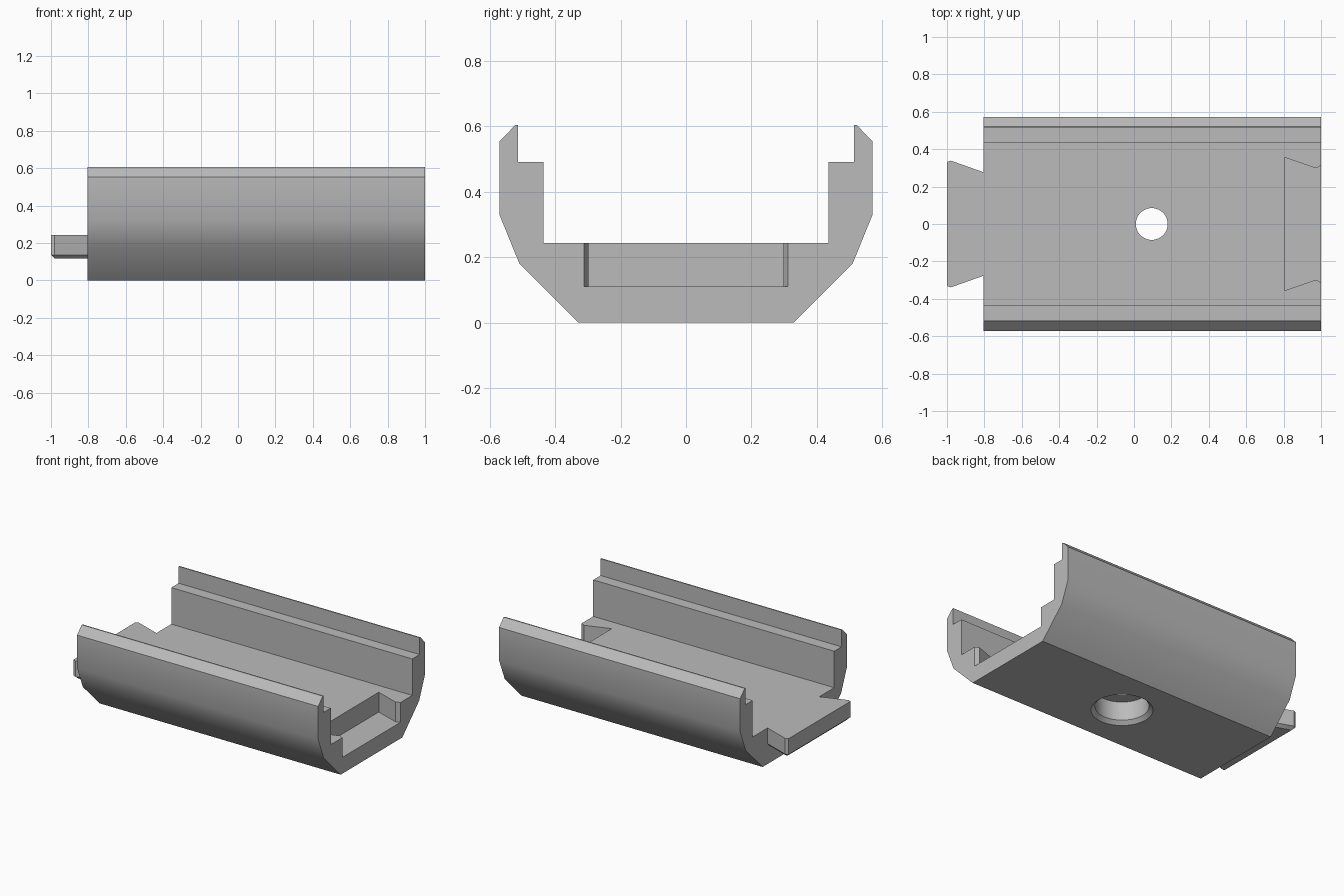
import bpy, bmesh, math

if "Cube" in bpy.data.objects:
    bpy.data.objects.remove(bpy.data.objects["Cube"])

GREY = (0.5, 0.5, 0.5, 1.0)
grey = bpy.data.materials.new("plain grey")
grey.use_nodes = True
grey.diffuse_color = GREY
grey.node_tree.nodes["Principled BSDF"].inputs["Base Color"].default_value = GREY


def loft(name, loops):
    """Solid skinned through matching closed loops, capped at both ends."""
    bm = bmesh.new()
    rings = [[bm.verts.new(p) for p in loop] for loop in loops]
    n = len(rings[0])
    for a, b in zip(rings, rings[1:]):
        for i in range(n):
            j = (i + 1) % n
            bm.faces.new((a[i], a[j], b[j], b[i]))
    bm.faces.new(rings[0][::-1])
    bm.faces.new(rings[-1])
    bmesh.ops.recalc_face_normals(bm, faces=bm.faces)
    mesh = bpy.data.meshes.new(name)
    bm.to_mesh(mesh)
    bm.free()
    mesh.materials.append(grey)
    obj = bpy.data.objects.new(name, mesh)
    bpy.context.collection.objects.link(obj)
    return obj


def mirrored(half):
    """Close a half outline by reflecting its second axis pair."""
    return half


def combine(target, tool, operation):
    mod = target.modifiers.new(operation.lower(), "BOOLEAN")
    mod.operation = operation
    mod.solver = "EXACT"
    mod.object = tool
    bpy.context.view_layer.objects.active = target
    bpy.ops.object.modifier_apply(modifier=mod.name)
    bpy.data.objects.remove(tool)


def dovetail(half, z):
    """Symmetric plan outline from (x, y) points of one side."""
    return [(x, y, z) for x, y in half] + [(x, -y, z) for x, y in reversed(half)]


# Channel body: half cross-section (y, z) mirrored, run along x
half = [(0.33, 0), (0.51, 0.18), (0.571, 0.33), (0.571, 0.554), (0.522, 0.605),
        (0.514, 0.605), (0.514, 0.491), (0.436, 0.491), (0.436, 0.244)]
section = half + [(-y, z) for y, z in reversed(half)]
body = loft("channel_body", [[(x, y, z) for y, z in section] for x in (-0.805, 1)])

# Dovetail tab with chamfered underside
tab_top = [(-0.805, 0.277), (-0.98, 0.339), (-1, 0.332)]
tab_low = [(-0.805, 0.257), (-0.972, 0.316), (-0.98, 0.312)]
tab = loft("dovetail_tab", [dovetail(tab_low, 0.117), dovetail(tab_top, 0.137),
                            dovetail(tab_top, 0.244)])
combine(body, tab, "UNION")

# Matching dovetail pocket, open at the top and the end
pocket = [(0.805, 0.356), (0.972, 0.298), (1.03, 0.328)]
combine(body, loft("pocket_cutter", [dovetail(pocket, z) for z in (0.11, 0.4)]),
        "DIFFERENCE")

# Screw hole: chamfered counterbore below, narrower hole through the floor
steps = [(-0.01, 0.198), (0.024, 0.164), (0.15, 0.164), (0.15, 0.085), (0.4, 0.085)]
angles = [math.tau * i / 64 for i in range(64)]
hole = loft("hole_cutter", [[(0.095 + r * math.cos(a), r * math.sin(a), z)
                             for a in angles] for z, r in steps])
combine(body, hole, "DIFFERENCE")

# Soft outer curve, crisp edges elsewhere
bpy.ops.object.select_all(action="DESELECT")
body.select_set(True)
bpy.context.view_layer.objects.active = body
bpy.ops.object.shade_smooth_by_angle(angle=math.radians(30))
